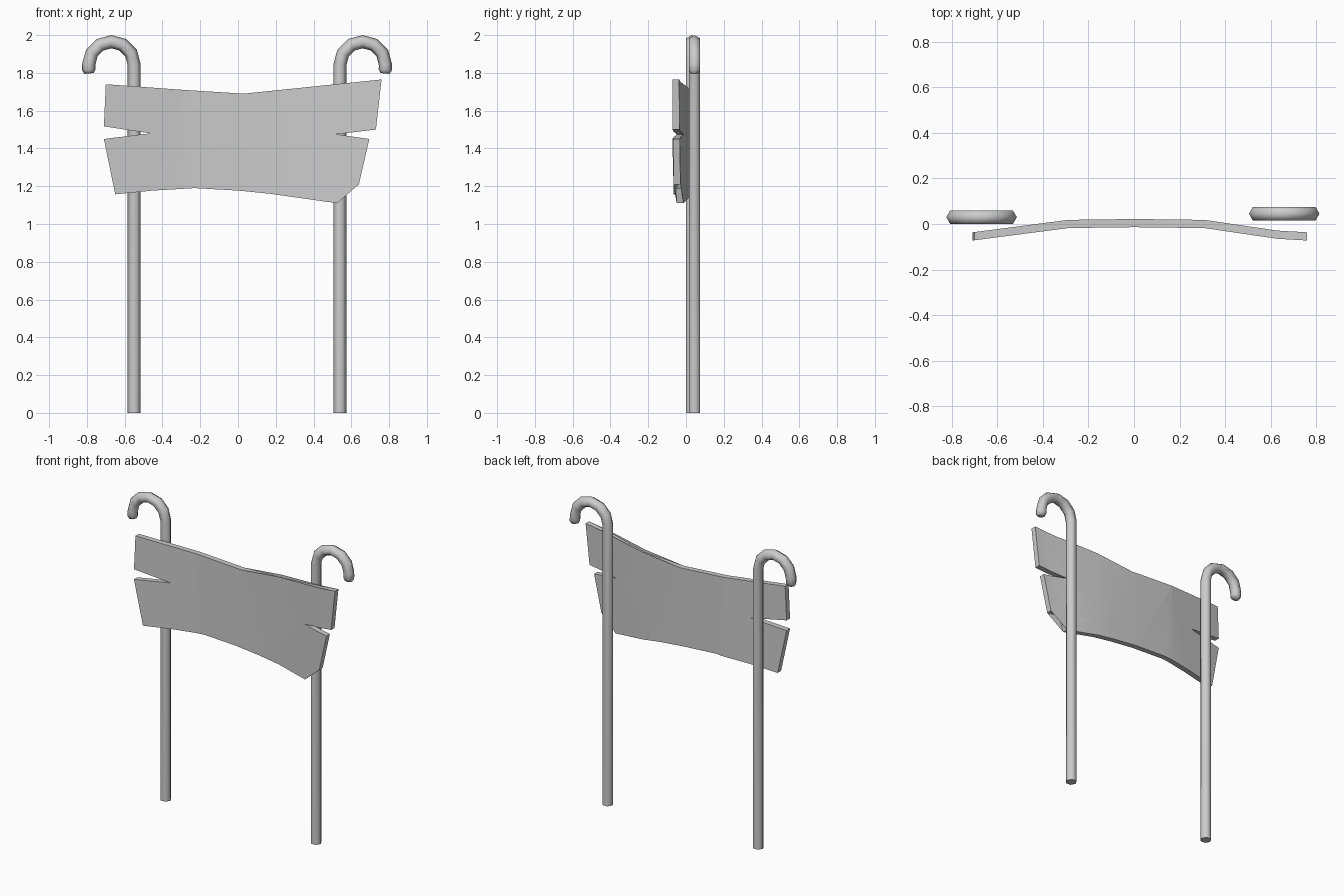
import bpy
import bmesh
from math import sin, cos, pi, radians
from mathutils import Vector

if "Cube" in bpy.data.objects:
    bpy.data.objects.remove(bpy.data.objects["Cube"], do_unlink=True)

grey = bpy.data.materials.new("plain grey")
grey.use_nodes = True
grey.diffuse_color = (0.6, 0.6, 0.6, 1)
grey.node_tree.nodes["Principled BSDF"].inputs["Base Color"].default_value = (0.6, 0.6, 0.6, 1)


def finish(bm, name, angle):
    bmesh.ops.recalc_face_normals(bm, faces=bm.faces)
    mesh = bpy.data.meshes.new(name)
    bm.to_mesh(mesh)
    bm.free()
    mesh.materials.append(grey)
    obj = bpy.data.objects.new(name, mesh)
    bpy.context.collection.objects.link(obj)
    bpy.ops.object.select_all(action='DESELECT')
    obj.select_set(True)
    bpy.context.view_layer.objects.active = obj
    bpy.ops.object.shade_smooth_by_angle(angle=radians(angle))
    return obj


def hooked_pole(name, x, y, side, sides=6, radius=0.035, bend=0.12, spring=1.845):
    """Hexagonal tube: straight shaft, half-circle crook outwards, rounded tip."""
    path = [(0, 0, radius)]
    for i in range(7):
        a = pi * i / 6
        path.append((bend - bend * cos(a), spring + bend * sin(a), radius))
    path += [(2 * bend, 1.815, radius), (2 * bend - 0.002, 1.797, radius * 0.7)]
    pts = [Vector((x + side * u, y, z)) for u, z, r in path]
    bm = bmesh.new()
    rings = []
    for i, p in enumerate(pts):
        tangent = (pts[min(i + 1, len(pts) - 1)] - p).normalized()
        if i:
            tangent += (p - pts[i - 1]).normalized()
        if i in (0, 1):
            tangent = Vector((0, 0, 1))
        across = tangent.normalized().cross(Vector((0, 1, 0)))
        r = path[i][2]
        rings.append([bm.verts.new(p + across * r * cos(2 * pi * k / sides)
                                   + Vector((0, r * sin(2 * pi * k / sides), 0)))
                      for k in range(sides)])
    for a, b in zip(rings, rings[1:]):
        for k in range(sides):
            n = (k + 1) % sides
            bm.faces.new((a[k], a[n], b[n], b[k]))
    bm.faces.new(rings[0])
    bm.faces.new(rings[-1])
    return finish(bm, name, 65)


# Poles
hooked_pole("right_pole", -0.55, 0.03, -1)
hooked_pole("left_pole", 0.54, 0.045, 1)

# Board: split plank outline, sliced and bowed backwards in the middle
outline = [(-0.70, 1.74), (-0.29, 1.71), (0.03, 1.69), (0.32, 1.70), (0.76, 1.765),
           (0.73, 1.50), (0.52, 1.475), (0.695, 1.45), (0.64, 1.21), (0.35, 1.235),
           (0.55, 1.19), (0.525, 1.11), (0.17, 1.16), (0, 1.177), (-0.23, 1.19),
           (-0.45, 1.177), (-0.65, 1.157), (-0.71, 1.45), (-0.465, 1.48), (-0.71, 1.517)]
bow = [(-0.72, -0.056), (-0.29, 0.0), (0.0, 0.004), (0.31, 0.0), (0.63, -0.047), (0.77, -0.055)]
thickness = 0.036


def bow_at(x):
    for (x0, y0), (x1, y1) in zip(bow, bow[1:]):
        if x <= x1:
            return y0 + (y1 - y0) * (x - x0) / (x1 - x0)
    return bow[-1][1]


bm = bmesh.new()
bm.faces.new([bm.verts.new((x, 0, z)) for x, z in outline])
bmesh.ops.triangulate(bm, faces=bm.faces[:])
for x, _ in bow[1:-1]:
    bmesh.ops.bisect_plane(bm, geom=bm.verts[:] + bm.edges[:] + bm.faces[:],
                           plane_co=(x, 0, 0), plane_no=(1, 0, 0))
back = bmesh.ops.extrude_face_region(bm, geom=bm.faces[:], use_keep_orig=True)["geom"]
back_verts = {g for g in back if isinstance(g, bmesh.types.BMVert)}
for v in bm.verts:
    v.co.y = bow_at(v.co.x) + (thickness / 2 if v in back_verts else -thickness / 2)
finish(bm, "sign_board", 30)
